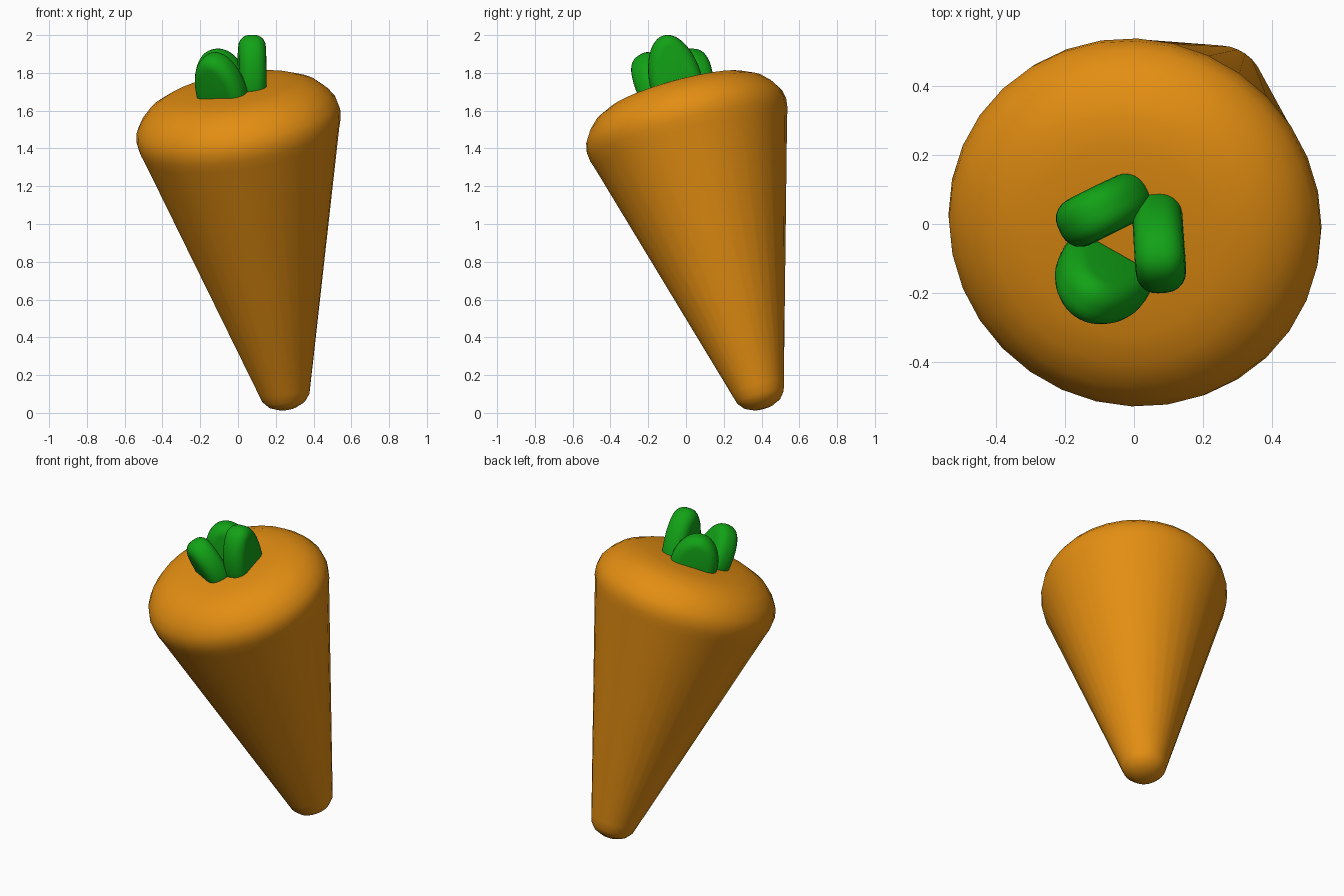
import bpy, bmesh, math
from mathutils import Matrix, Vector

if "Cube" in bpy.data.objects:
    bpy.data.objects.remove(bpy.data.objects["Cube"])


def material(name, rgb):
    m = bpy.data.materials.new(name)
    m.diffuse_color = (*rgb, 1)
    m.use_nodes = True
    m.node_tree.nodes["Principled BSDF"].inputs["Base Color"].default_value = m.diffuse_color
    return m


ORANGE = material("carrot orange", (0.77, 0.27, 0.006))
GREEN = material("leaf green", (0.006, 0.36, 0.008))

# Tilted frame: origin at the widest ring, local z along the root's axis
n = Vector((-0.166, -0.259, 0.951)).normalized()
e1 = (Vector((1, 0, 0)) - n * n.x).normalized()
e2 = n.cross(e1)
FRAME = Matrix((e1, e2, n)).transposed().to_4x4()
FRAME.translation = (0, 0, 1.53)


def finish(bm, name, mat, matrix):
    bmesh.ops.recalc_face_normals(bm, faces=bm.faces)
    bm.transform(matrix)
    for f in bm.faces:
        f.smooth = True
    me = bpy.data.meshes.new(name)
    bm.to_mesh(me)
    bm.free()
    me.materials.append(mat)
    ob = bpy.data.objects.new(name, me)
    bpy.context.collection.objects.link(ob)
    return ob


# Root: rounded tapered profile (radius, height) spun about the axis
profile = [(0, 0.2), (0.15, 0.2), (0.28, 0.195), (0.375, 0.178), (0.455, 0.14),
           (0.505, 0.09), (0.537, 0.04), (0.547, -0.01), (0.541, -0.06), (0.525, -0.11),
           (0.142, -1.47), (0.128, -1.52), (0.1, -1.555), (0.055, -1.577), (0, -1.584)]
bm = bmesh.new()
verts = [bm.verts.new((r, 0, z)) for r, z in profile]
edges = [bm.edges.new(p) for p in zip(verts, verts[1:])]
bmesh.ops.spin(bm, geom=verts + edges, cent=(0, 0, 0), axis=(0, 0, 1),
               angle=math.tau, steps=32, use_duplicate=False)
bmesh.ops.remove_doubles(bm, verts=bm.verts, dist=0.0005)
finish(bm, "root", ORANGE, FRAME)


# Leaves: thick half-ellipse slabs with rounded edges, leaning outwards
def leaf(name, angle, height, half_width=0.14, thick=0.145, sink=0.06):
    bm = bmesh.new()
    outline = [(-half_width * 0.97, -sink)]
    for i in range(25):
        a = math.pi * (1 - i / 24)
        outline.append((half_width * math.cos(a), height * math.sin(a)))
    outline.append((half_width * 0.97, -sink))
    face = bm.faces.new([bm.verts.new((-thick / 2, y, z)) for y, z in outline])
    ext = bmesh.ops.extrude_face_region(bm, geom=[face])
    bmesh.ops.translate(bm, vec=(thick, 0, 0),
                        verts=[v for v in ext["geom"] if isinstance(v, bmesh.types.BMVert)])
    place = (FRAME @ Matrix.Translation((0, 0, 0.2)) @ Matrix.Rotation(math.radians(angle), 4, 'Z')
             @ Matrix.Translation((0.108, 0, 0)) @ Matrix.Rotation(math.radians(10), 4, 'Y'))
    ob = finish(bm, name, GREEN, place)
    bev = ob.modifiers.new("round", 'BEVEL')
    bev.width = 0.06
    bev.segments = 5
    bev.limit_method = 'ANGLE'
    bev.angle_limit = math.radians(50)


leaf("leaf_right", 4, 0.268)
leaf("leaf_back", 119, 0.195)
leaf("leaf_front", 242, 0.238)
